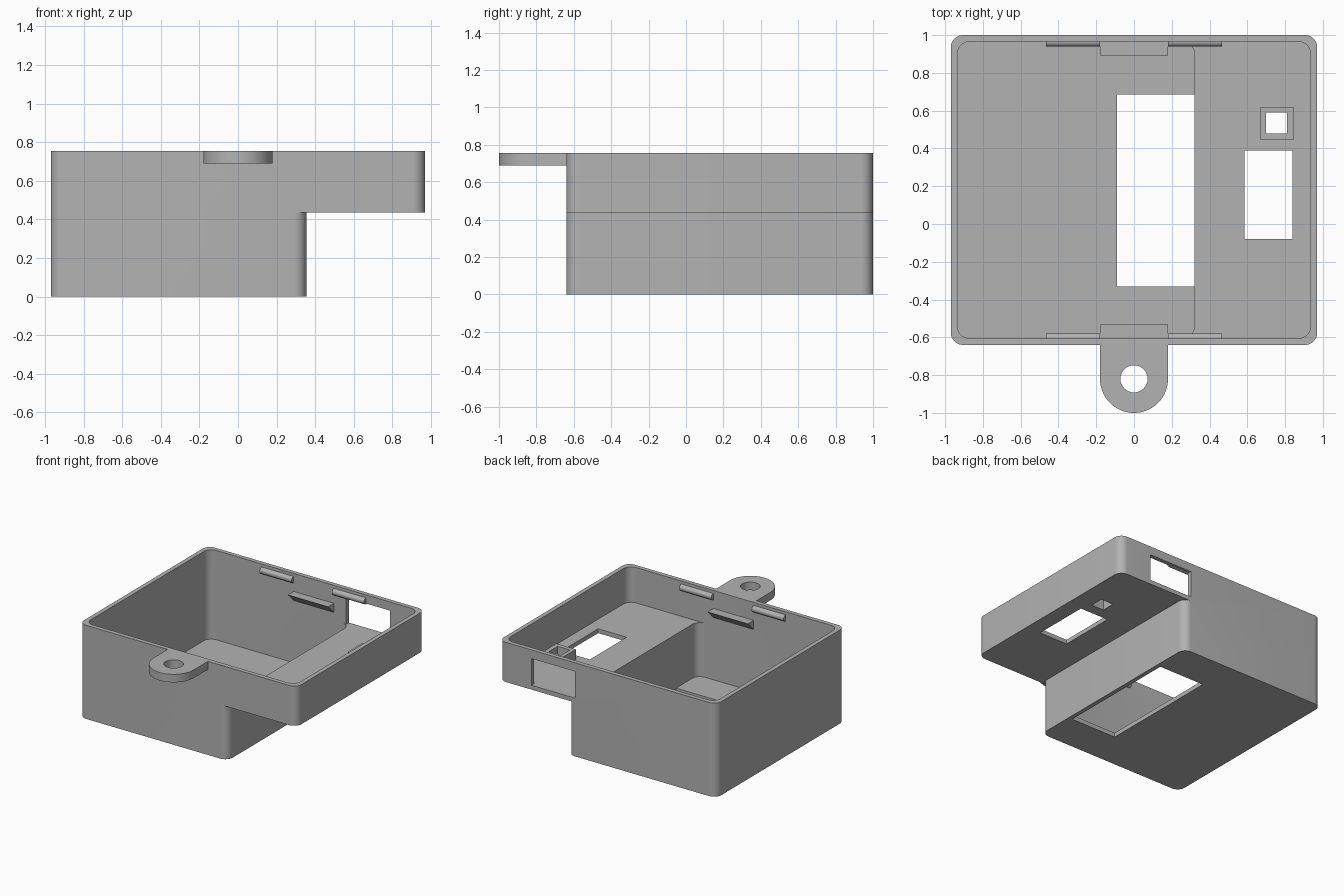
import bpy
import bmesh
from math import cos, sin, pi

cube = bpy.data.objects.get("Cube")
if cube:
    bpy.data.objects.remove(cube, do_unlink=True)

grey = bpy.data.materials.new("light grey plastic")
grey.use_nodes = True
grey.diffuse_color = (0.45, 0.45, 0.45, 1)
grey.node_tree.nodes["Principled BSDF"].inputs["Base Color"].default_value = grey.diffuse_color

WALL = 0.035
X, FRONT, BACK = 0.97, -0.64, 1.0      # outer footprint
STEP_X, STEP_Z, TOP = 0.355, 0.435, 0.755
FAR = 0.9                              # cutters run past the rim


def prism(name, outline, low, high, axis="z"):
    """Extrude a closed 2D outline along z, or a (y, z) outline along x."""
    place = (lambda p, h: (p[0], p[1], h)) if axis == "z" else (lambda p, h: (h, p[0], p[1]))
    bm = bmesh.new()
    face = bm.faces.new([bm.verts.new(place(p, low)) for p in outline])
    out = bmesh.ops.extrude_face_region(bm, geom=[face])
    move = place((0, 0), high - low)
    bmesh.ops.translate(bm, vec=move, verts=[v for v in out["geom"] if isinstance(v, bmesh.types.BMVert)])
    bmesh.ops.recalc_face_normals(bm, faces=bm.faces)
    mesh = bpy.data.meshes.new(name)
    bm.to_mesh(mesh)
    bm.free()
    mesh.materials.append(grey)
    ob = bpy.data.objects.new(name, mesh)
    bpy.context.collection.objects.link(ob)
    return ob


def arc(cx, cy, r, start, end, steps):
    return [(cx + r * cos(start + (end - start) * i / steps),
             cy + r * sin(start + (end - start) * i / steps)) for i in range(steps + 1)]


def circle(cx, cy, r, steps):
    return arc(cx, cy, r, 0, 2 * pi, steps)[:-1]


def rounded(x0, x1, y0, y1, r=0.065):
    corners = [(x1 - r, y1 - r), (x0 + r, y1 - r), (x0 + r, y0 + r), (x1 - r, y0 + r)]
    return [p for i, (cx, cy) in enumerate(corners)
            for p in arc(cx, cy, r, i * pi / 2, (i + 1) * pi / 2, 10)]


def rect(x0, x1, y0, y1):
    return [(x0, y0), (x1, y0), (x1, y1), (x0, y1)]


def combine(target, other, operation):
    mod = target.modifiers.new(operation.lower(), "BOOLEAN")
    mod.operation, mod.solver, mod.object = operation, "EXACT", other
    bpy.context.view_layer.objects.active = target
    bpy.ops.object.modifier_apply(modifier=mod.name)
    bpy.data.objects.remove(other, do_unlink=True)


def smooth(ob):
    bpy.ops.object.select_all(action="DESELECT")
    ob.select_set(True)
    bpy.context.view_layer.objects.active = ob
    bpy.ops.object.shade_smooth_by_angle(angle=pi / 6)


# Stepped outer body
case = prism("case_body", rounded(-X, X, FRONT, BACK), STEP_Z, TOP)
combine(case, prism("deep_block", rounded(-X, STEP_X, FRONT, BACK), 0, STEP_Z), "UNION")

# Hollow inside: shallow tray and deep well
inner = (FRONT + WALL, BACK - WALL)
combine(case, prism("tray_cut", rounded(WALL - X, X - WALL, *inner), STEP_Z + WALL, FAR), "DIFFERENCE")
combine(case, prism("well_cut", rounded(WALL - X, STEP_X - WALL, *inner), WALL, FAR), "DIFFERENCE")

# Openings in the floor, ledge and back wall
openings = [
    (rect(-0.09, STEP_X - WALL, -0.33, 0.685), -0.1, 0.1),
    (rect(0.585, 0.84, -0.08, 0.39), 0.3, 0.6),
    (rect(0.70, 0.81, 0.48, 0.59), 0.3, 0.6),
    (rect(0.29, 0.68, 0.9, 1.1), STEP_Z + WALL, 0.685),
]
for outline, low, high in openings:
    combine(case, prism("opening_cut", outline, low, high), "DIFFERENCE")
smooth(case)

# Raised square collar around the small opening
collar = prism("opening_collar", rect(0.67, 0.845, 0.445, 0.62), STEP_Z + WALL, 0.55)
combine(collar, prism("collar_cut", rect(0.70, 0.81, 0.48, 0.59), 0.3, 0.7), "DIFFERENCE")

# Mounting lug with a screw hole
lug_r, lug_y = 0.18, -0.82
lug = prism("mounting_lug", arc(0, lug_y, lug_r, -pi, 0, 32) + [(lug_r, FRONT), (-lug_r, FRONT)], 0.69, TOP)
combine(lug, prism("screw_cut", circle(0, lug_y, 0.072, 32), 0.6, FAR), "DIFFERENCE")
smooth(lug)

# Lid catches on both long walls: a wedge between two round ridges
for side, wall_y, inward in (("front", inner[0], 1), ("back", inner[1], -1)):
    tip = wall_y + inward * 0.073
    prism(side + "_wedge", [(wall_y, 0.61), (tip, 0.61), (wall_y, 0.537)], -0.18, 0.18, "x")
    for hand, x0, x1 in (("right", -0.465, -0.18), ("left", 0.18, 0.465)):
        smooth(prism(side + "_" + hand + "_ridge", circle(wall_y, 0.705, 0.026, 20), x0, x1, "x"))
